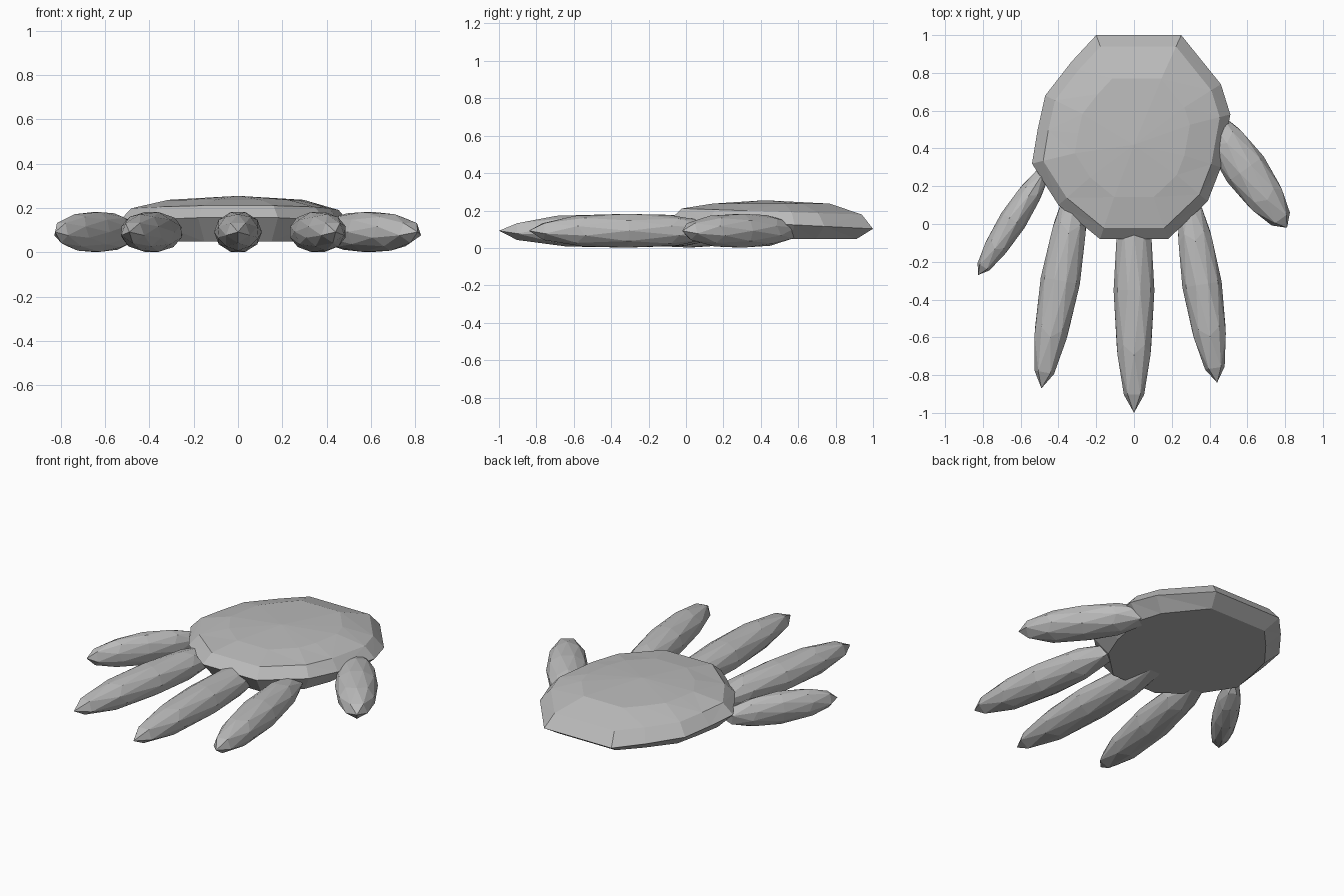
import bpy, bmesh, math
from mathutils import Matrix, Vector

if "Cube" in bpy.data.objects:
    bpy.data.objects.remove(bpy.data.objects["Cube"])

grey = bpy.data.materials.new("stone grey")
grey.use_nodes = True
colour = (0.5, 0.5, 0.5, 1)
grey.diffuse_color = colour
grey.node_tree.nodes["Principled BSDF"].inputs["Base Color"].default_value = colour


def finish(bm, name):
    bmesh.ops.recalc_face_normals(bm, faces=bm.faces)
    mesh = bpy.data.meshes.new(name)
    bm.to_mesh(mesh)
    bm.free()
    mesh.materials.append(grey)
    obj = bpy.data.objects.new(name, mesh)
    bpy.context.collection.objects.link(obj)
    return obj


def finger(name, centre, tip, radius):
    """Stretched low-poly ball whose pole points at the fingertip."""
    c = Vector((*centre, 0.092))
    axis = Vector((*tip, 0.092)) - c
    bm = bmesh.new()
    bmesh.ops.create_icosphere(bm, subdivisions=2, radius=1)
    turn = Matrix.Rotation(math.atan2(axis.y, axis.x), 4, 'Z')
    lay_down = Matrix.Rotation(math.pi / 2, 4, 'Y')
    stretch = Matrix.Diagonal((axis.length, radius, 0.094, 1))
    bm.transform(Matrix.Translation(c) @ turn @ stretch @ lay_down)
    return finish(bm, name)


finger("middle_finger", (0, -0.35), (0, -1), 0.108)
finger("left_finger", (0.36, -0.32), (0.44, -0.84), 0.105)
finger("right_finger", (-0.39, -0.3), (-0.49, -0.87), 0.105)
finger("thumb", (0.59, 0.29), (0.81, -0.02), 0.118)
finger("little_finger", (-0.64, 0.02), (-0.825, -0.27), 0.073)

# Palm: one outline, scaled into stacked rings, domed on top and flat below
outline = [(-0.2, 1), (0.25, 1), (0.46, 0.74), (0.51, 0.58), (0.46, 0.3),
           (0.39, 0.12), (0.18, -0.08), (-0.18, -0.08), (-0.4, 0.1),
           (-0.54, 0.32), (-0.51, 0.5), (-0.47, 0.68), (-0.33, 0.86)]
middle = 0.45
bm = bmesh.new()
rings = []
for scale, height, tilt in ((0.84, 0.048, 0), (1, 0.13, 0.05),
                            (0.89, 0.195, 0.03), (0.58, 0.237, 0)):
    rings.append([bm.verts.new((x * scale, middle + (y - middle) * scale,
                                height - tilt * (y - middle)))
                  for x, y in outline])
count = len(outline)
for low, high in zip(rings, rings[1:]):
    for i in range(count):
        j = (i + 1) % count
        bm.faces.new((low[i], low[j], high[j], high[i]))
apex = bm.verts.new((0, 0.42, 0.255))
for i in range(count):
    bm.faces.new((rings[-1][i], rings[-1][(i + 1) % count], apex))
bm.faces.new(rings[0])
bmesh.ops.triangulate(bm, faces=[f for f in bm.faces if len(f.verts) == 4])
finish(bm, "palm")
